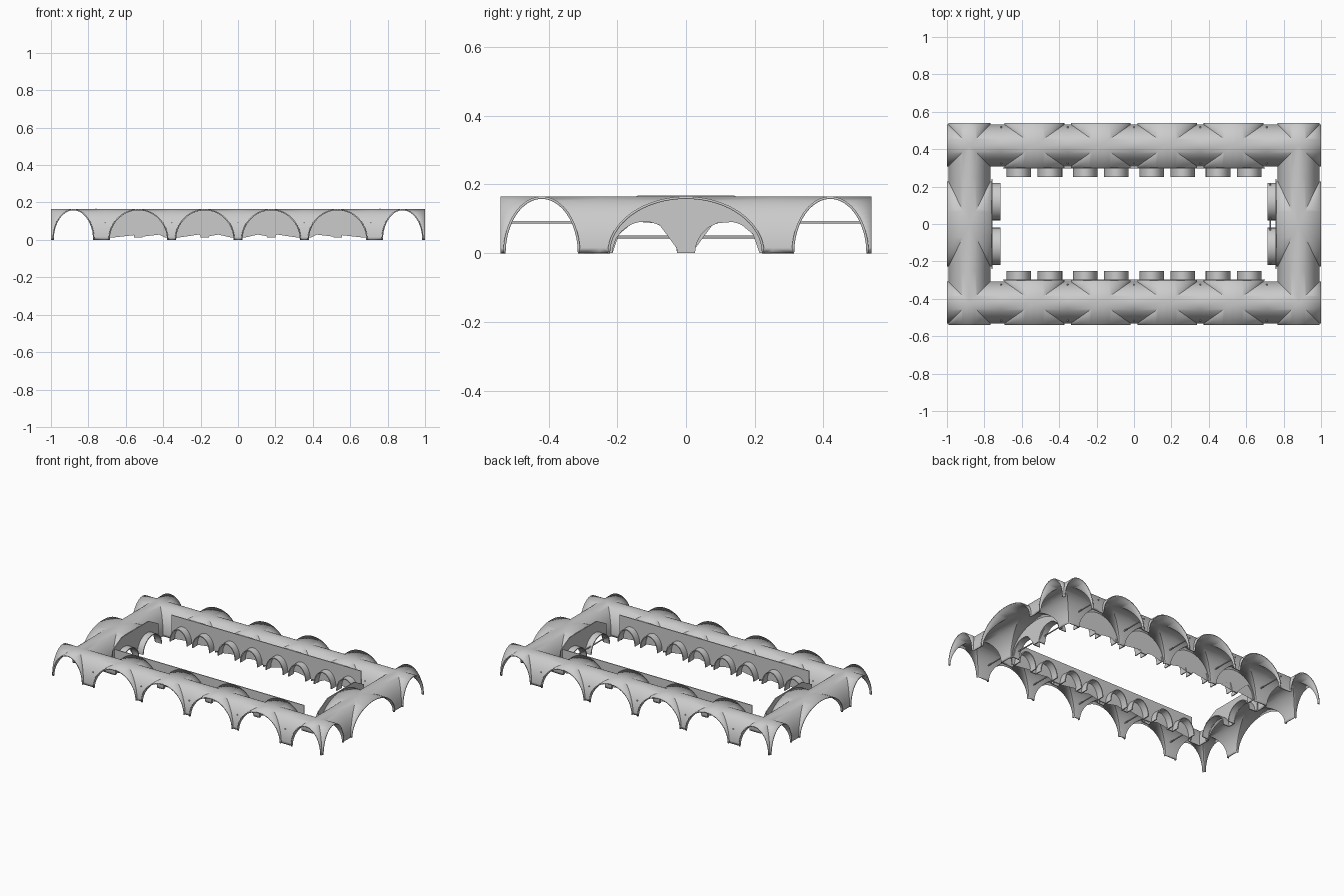
import bpy, bmesh
from math import sin, cos, pi

if "Cube" in bpy.data.objects:
    bpy.data.objects.remove(bpy.data.objects["Cube"])

H = 0.165                 # crown height of the vaults
CX, CY = 0.88, 0.42       # centre lines of the end and long corridors
R, EDGE = 0.112, 0.12     # corridor half width, distance to the outer arch face
BAY, END_BAY = 0.1775, 0.25


def finish(name, bm, angle=0.6):
    bmesh.ops.recalc_face_normals(bm, faces=bm.faces)
    me = bpy.data.meshes.new(name)
    bm.to_mesh(me)
    bm.free()
    ob = bpy.data.objects.new(name, me)
    bpy.context.collection.objects.link(ob)
    bpy.ops.object.select_all(action='DESELECT')
    ob.select_set(True)
    bpy.context.view_layer.objects.active = ob
    bpy.ops.object.shade_smooth_by_angle(angle=angle)
    return ob


def strip(bm, pairs):
    # ruled surface between two lists of points
    rows = [(bm.verts.new(p), bm.verts.new(q)) for p, q in pairs]
    for (a, b), (c, d) in zip(rows, rows[1:]):
        bm.faces.new((a, b, d, c))


def groin_bay(bm, cx, cy, a, b, x0, x1, y0, y1, h=H, n=32):
    # four webs that meet along the diagonal groins
    ts = [pi * i / n for i in range(n + 1)]
    for lim, s in ((x0, -1), (x1, 1)):
        strip(bm, [((cx + s * a * abs(cos(t)), cy + b * cos(t), h * sin(t)),
                    (lim, cy + b * cos(t), h * sin(t))) for t in ts])
    for lim, s in ((y0, -1), (y1, 1)):
        strip(bm, [((cx + a * cos(t), cy + s * b * abs(cos(t)), h * sin(t)),
                    (cx + a * cos(t), lim, h * sin(t))) for t in ts])


def arch(c, r, z0, h, n=20):
    # half ellipse from left to right
    return [(c - r * cos(pi * i / n), z0 + h * sin(pi * i / n)) for i in range(n + 1)]


def extrude(bm, profile, w0, w1, place):
    lo = [bm.verts.new(place(u, w0, z)) for u, z in profile]
    hi = [bm.verts.new(place(u, w1, z)) for u, z in profile]
    n = len(profile)
    caps = [bm.faces.new(lo), bm.faces.new(hi[::-1])]
    for i in range(n):
        j = (i + 1) % n
        bm.faces.new((lo[i], lo[j], hi[j], hi[i]))
    bmesh.ops.triangulate(bm, faces=caps)


def rod(name, x, y, z, length, r=0.004):
    bpy.ops.mesh.primitive_cylinder_add(vertices=12, radius=r, depth=length,
                                        location=(x, y, z), rotation=(pi / 2, 0, 0))
    bpy.context.object.name = name
    bpy.ops.object.shade_smooth_by_angle(angle=0.6)


# Vault shell around the whole ring of corridors
bm = bmesh.new()
for s in (-1, 1):
    for k in (-3, -1, 1, 3):
        x = k * BAY
        groin_bay(bm, x, s * CY, 0.16, R, x - BAY, x + BAY, s * CY - EDGE, s * CY + EDGE)
    groin_bay(bm, s * CX, 0, R, 0.228, s * CX - EDGE, s * CX + EDGE, -END_BAY, END_BAY)
    for q in (-1, 1):
        xs = sorted((s * 4 * BAY, s * (CX + EDGE)))
        ys = sorted((q * END_BAY, q * (CY + EDGE)))
        groin_bay(bm, s * CX, q * CY, R, R, *xs, *ys)
bmesh.ops.remove_doubles(bm, verts=bm.verts, dist=0.0002)
# point every web outward and up so the thickness goes inside
vault = finish("vault_shell", bm, 0.5)
me = vault.data
if sum(p.normal.z * p.area for p in me.polygons) < 0:
    me.flip_normals()
sol = vault.modifiers.new("thickness", 'SOLIDIFY')
sol.thickness = 0.007
sol.offset = -1

# Courtyard walls with projecting small arches
long_arches = [k * BAY + d for k in (-3, -1, 1, 3) for d in (-0.083, 0.083)]
end_arches = [-0.12, 0.12]
long_top = [(0.7, H), (-0.7, H)]
end_top = [(0.24, 0.115), (0.16, 0.158), (0.14, 0.168),
           (-0.14, 0.168), (-0.16, 0.158), (-0.24, 0.115)]
walls = (
    ("long", long_arches, 0.06, 0.012, 0.09, 0.7, long_top, 0.303, 0.25),
    ("end", end_arches, 0.094, 0.0, 0.092, 0.24, end_top, 0.763, 0.715),
)
for kind, centres, r, z0, h, half, top, w_wall, w_front in walls:
    for s in (-1, 1):
        if kind == "long":
            place = lambda u, w, z, s=s: (u, s * w, z)
        else:
            place = lambda u, w, z, s=s: (s * w, u, z)
        outline = [(-half, z0)]
        for c in centres:
            outline += arch(c, r, z0, h)
        outline += [(half, z0)] + top
        bm = bmesh.new()
        extrude(bm, outline, w_wall, w_wall - 0.006, place)
        finish(f"{kind}_courtyard_wall", bm)
        bm = bmesh.new()
        for c in centres:
            ring = arch(c, r + 0.006, z0, h + 0.006) + arch(c, r, z0, h)[::-1]
            extrude(bm, ring, w_wall - 0.005, w_front, place)
        finish(f"{kind}_courtyard_arches", bm)

# Tie rods across the long corridors and in one end arcade
for s in (-1, 1):
    for k in range(-2, 3):
        rod("tie_rod", k * 2 * BAY, s * CY, 0.09, 0.2)
rod("end_tie_rod", 0.728, 0, 0.047, 0.43)
